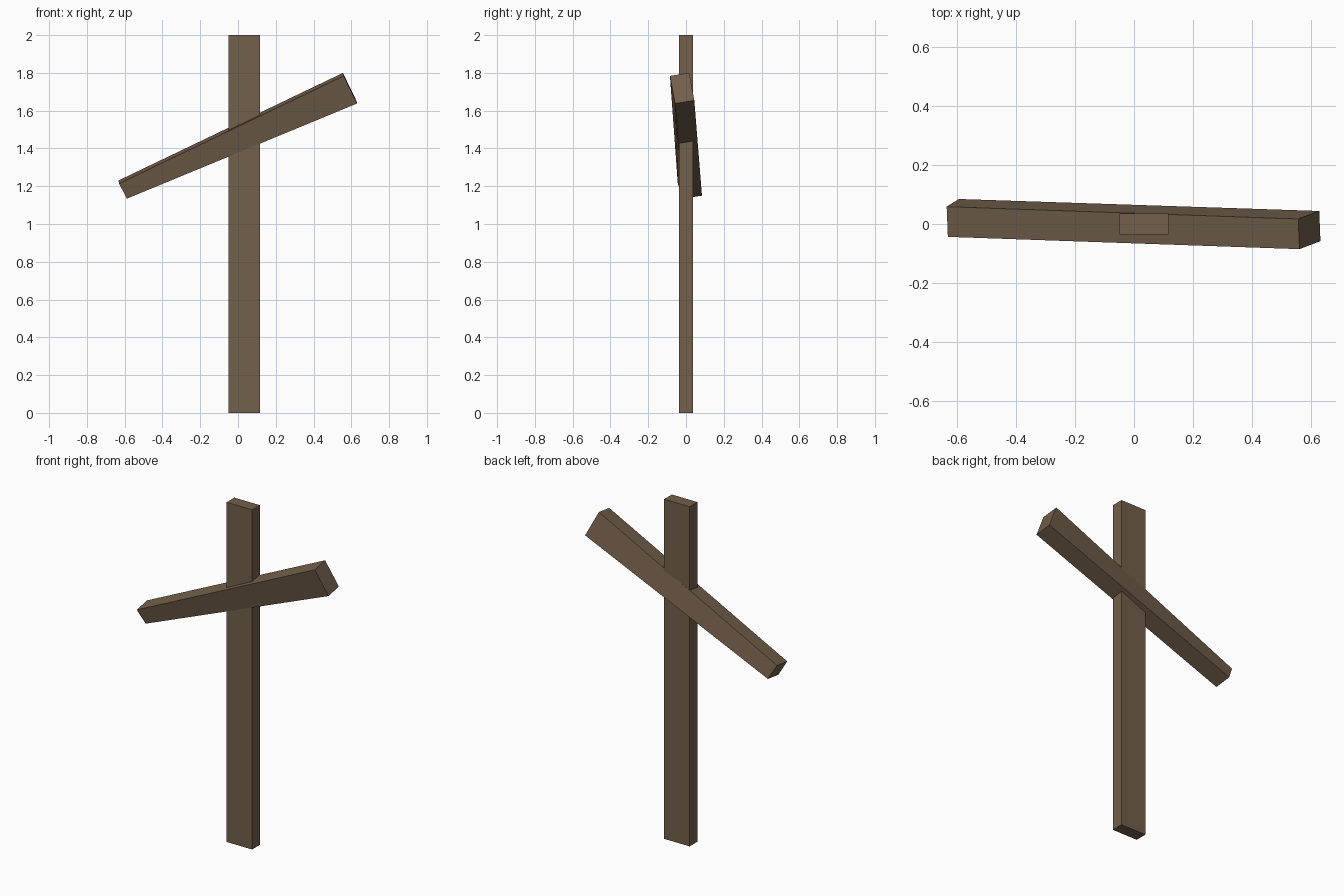
import bpy
from mathutils import Vector

if "Cube" in bpy.data.objects:
    bpy.data.objects.remove(bpy.data.objects["Cube"])

wood = bpy.data.materials.new("brown_wood")
wood.diffuse_color = (0.17, 0.115, 0.07, 1)
wood.use_nodes = True
wood.node_tree.nodes["Principled BSDF"].inputs["Base Color"].default_value = wood.diffuse_color


def beam(name, ends):
    """Four-sided beam; each end is (centre, height vector, depth vector)."""
    verts = []
    for centre, height, depth in ends:
        c, h, d = Vector(centre), Vector(height) / 2, Vector(depth) / 2
        verts += [c - h - d, c - h + d, c + h + d, c + h - d]
    faces = [(3, 2, 1, 0), (4, 5, 6, 7)]
    faces += [(i, (i + 1) % 4, (i + 1) % 4 + 4, i + 4) for i in range(4)]
    mesh = bpy.data.meshes.new(name)
    mesh.from_pydata(verts, [], faces)
    mesh.materials.append(wood)
    obj = bpy.data.objects.new(name, mesh)
    bpy.context.collection.objects.link(obj)
    return obj


# Upright post, slightly right of centre
width, depth = (0.166, 0, 0), (0, 0.072, 0)
beam("post", [((0.034, 0, 0), width, depth), ((0.034, 0, 2), width, depth)])

# Tilted crossbeam, narrow at the left end and taller at the right
thick = (-0.004, 0.102, 0.016)
beam("crossbeam", [
    ((-0.611, 0.0205, 1.182), (-0.041, -0.026, 0.080), thick),
    ((0.593, -0.0205, 1.719), (-0.071, -0.027, 0.146), thick),
])
